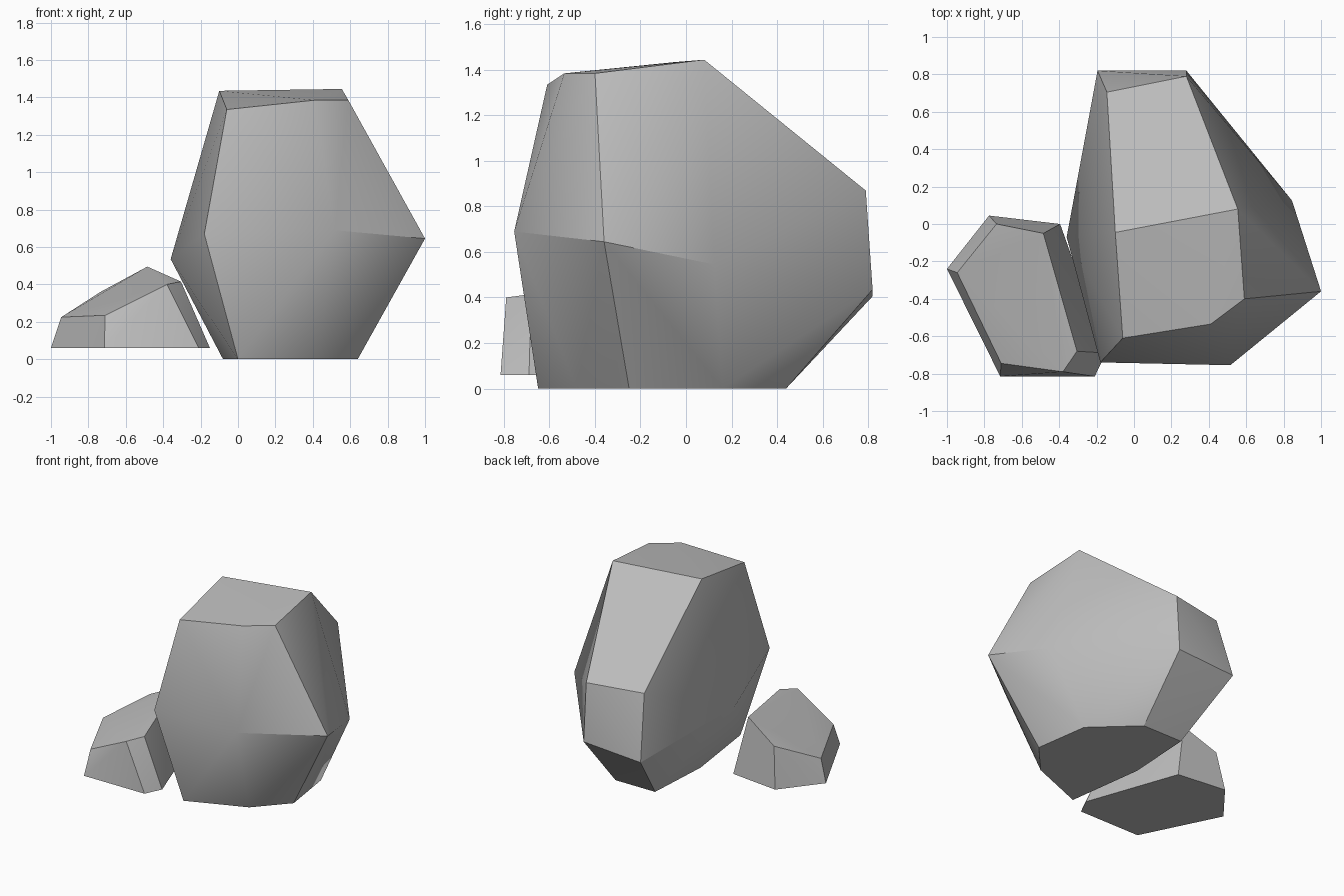
import bpy
import bmesh
from math import radians

cube = bpy.data.objects.get("Cube")
if cube:
    bpy.data.objects.remove(cube, do_unlink=True)

# Single stone colour
stone = bpy.data.materials.new("stone_grey")
stone.use_nodes = True
grey = (0.5, 0.5, 0.5, 1)
stone.diffuse_color = grey
stone.node_tree.nodes["Principled BSDF"].inputs["Base Color"].default_value = grey


def flat_ring(outline, z):
    """Lift a plan outline to one height."""
    return [(x, y, z) for x, y in outline]


def make_rock(name, *rings):
    """Wrap a faceted convex skin around stacked rings of corners."""
    bm = bmesh.new()
    for ring in rings:
        for corner in ring:
            bm.verts.new(corner)
    hull = bmesh.ops.convex_hull(bm, input=bm.verts)
    spare = [v for v in set(hull["geom_interior"] + hull["geom_unused"])
             if isinstance(v, bmesh.types.BMVert)]
    bmesh.ops.delete(bm, geom=spare, context="VERTS")
    bmesh.ops.dissolve_limit(bm, angle_limit=radians(2),
                             verts=bm.verts, edges=bm.edges)
    bmesh.ops.recalc_face_normals(bm, faces=bm.faces)
    mesh = bpy.data.meshes.new(name)
    bm.to_mesh(mesh)
    bm.free()
    mesh.materials.append(stone)
    rock = bpy.data.objects.new(name, mesh)
    bpy.context.collection.objects.link(rock)
    # Soften shallow bends, keep the main ridges crisp
    bpy.ops.object.select_all(action="DESELECT")
    rock.select_set(True)
    bpy.context.view_layer.objects.active = rock
    bpy.ops.object.shade_smooth_by_angle(angle=radians(30))
    return rock


# Large boulder: base, widest belt, back shoulder and crown
base = flat_ring([(0.64, -0.25), (0.43, -0.48), (0, -0.65), (-0.08, -0.06),
                  (-0.05, 0.44), (0.28, 0.44), (0.58, 0.16)], 0)
belt = [(1, -0.36, 0.645), (0.515, -0.755, 0.69), (-0.18, -0.74, 0.67),
        (-0.36, -0.07, 0.535), (-0.195, 0.82, 0.405),
        (0.28, 0.82, 0.435), (0.845, 0.125, 0.545)]
shoulder = [(-0.145, 0.705, 0.87), (0.28, 0.79, 0.87)]
crown = [(-0.1, -0.045, 1.435), (0.555, 0.08, 1.445), (0.59, -0.4, 1.385),
         (0.41, -0.535, 1.385), (-0.06, -0.61, 1.335)]
make_rock("large_boulder", base, belt, shoulder, crown)

# Small rock: flat base and slanting top
foot = flat_ring([(-1, -0.24), (-0.715, -0.815), (-0.21, -0.815),
                  (-0.15, -0.69), (-0.395, 0), (-0.775, 0.045)], 0.06)
slope = [(-0.945, -0.26, 0.225), (-0.71, -0.745, 0.235), (-0.38, -0.79, 0.4),
         (-0.305, -0.68, 0.415), (-0.485, -0.05, 0.495), (-0.735, 0, 0.36)]
make_rock("small_rock", foot, slope)
